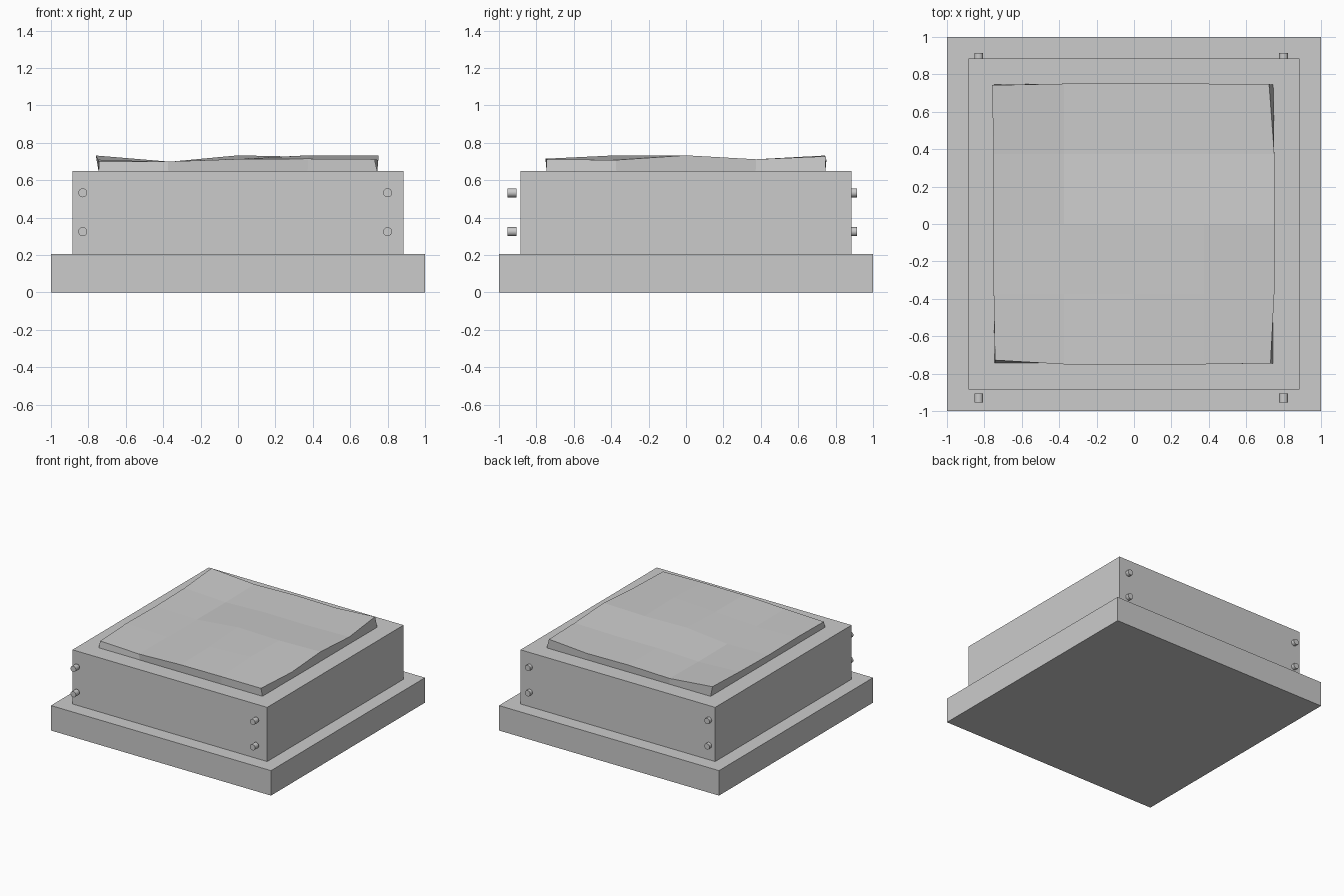
import bpy, bmesh
from math import radians

if "Cube" in bpy.data.objects:
    bpy.data.objects.remove(bpy.data.objects["Cube"])


def add_object(name, bm):
    bmesh.ops.recalc_face_normals(bm, faces=bm.faces)
    mesh = bpy.data.meshes.new(name)
    bm.to_mesh(mesh)
    bm.free()
    obj = bpy.data.objects.new(name, mesh)
    bpy.context.collection.objects.link(obj)
    return obj


# Stepped body: square rings (half width, height) lofted into one shell
bm = bmesh.new()
rings = []
for h, z in [(1, 0), (1, 0.205), (0.885, 0.205), (0.885, 0.65)]:
    rings.append([bm.verts.new((sx * h, sy * h, z))
                  for sx, sy in [(-1, -1), (1, -1), (1, 1), (-1, 1)]])
for a, b in zip(rings, rings[1:]):
    for i in range(4):
        j = (i + 1) % 4
        bm.faces.new((a[i], a[j], b[j], b[i]))
bm.faces.new(rings[0][::-1])
bm.faces.new(rings[-1])
add_object("stepped_box", bm)

# Uneven top slab: a 4 x 4 grid with heights per row, front to back
heights = [
    [0.700, 0.700, 0.713, 0.715, 0.712],
    [0.710, 0.698, 0.715, 0.733, 0.708],
    [0.705, 0.697, 0.733, 0.725, 0.733],
    [0.712, 0.695, 0.708, 0.705, 0.712],
    [0.732, 0.700, 0.710, 0.705, 0.728],
]
corners = {(0, 0): (-0.743, -0.728), (4, 0): (0.73, -0.745),
           (4, 4): (0.722, 0.748), (0, 4): (-0.76, 0.742)}
bm = bmesh.new()
grid = []
for j, row in enumerate(heights):
    line = []
    for i, z in enumerate(row):
        x, y = corners.get((i, j), ((i - 2) * 0.375, (j - 2) * 0.375))
        line.append(bm.verts.new((x, y, z)))
    grid.append(line)
for j in range(4):
    for i in range(4):
        bm.faces.new((grid[j][i], grid[j][i + 1],
                      grid[j + 1][i + 1], grid[j + 1][i]))
# Skirt down to the box top
rim = [(i, 0) for i in range(4)] + [(4, j) for j in range(4)] \
    + [(4 - i, 4) for i in range(4)] + [(0, 4 - j) for j in range(4)]
top = [grid[j][i] for i, j in rim]
low = [bm.verts.new(((i - 2) * 0.3725, (j - 2) * 0.3725, 0.645)) for i, j in rim]
for k in range(16):
    n = (k + 1) % 16
    bm.faces.new((top[k], low[k], low[n], top[n]))
bm.faces.new(low)
add_object("uneven_top", bm)

# Bolts near the corners of the front and back faces
for side, y in (("front", -0.93), ("back", 0.89)):
    for x in (-0.83, 0.80):
        for z in (0.325, 0.533):
            bpy.ops.mesh.primitive_cylinder_add(
                vertices=16, radius=0.024, depth=0.048,
                location=(x, y, z), rotation=(radians(90), 0, 0))
            bpy.context.object.name = side + "_bolt"
            bpy.ops.object.shade_smooth_by_angle(angle=radians(40))
